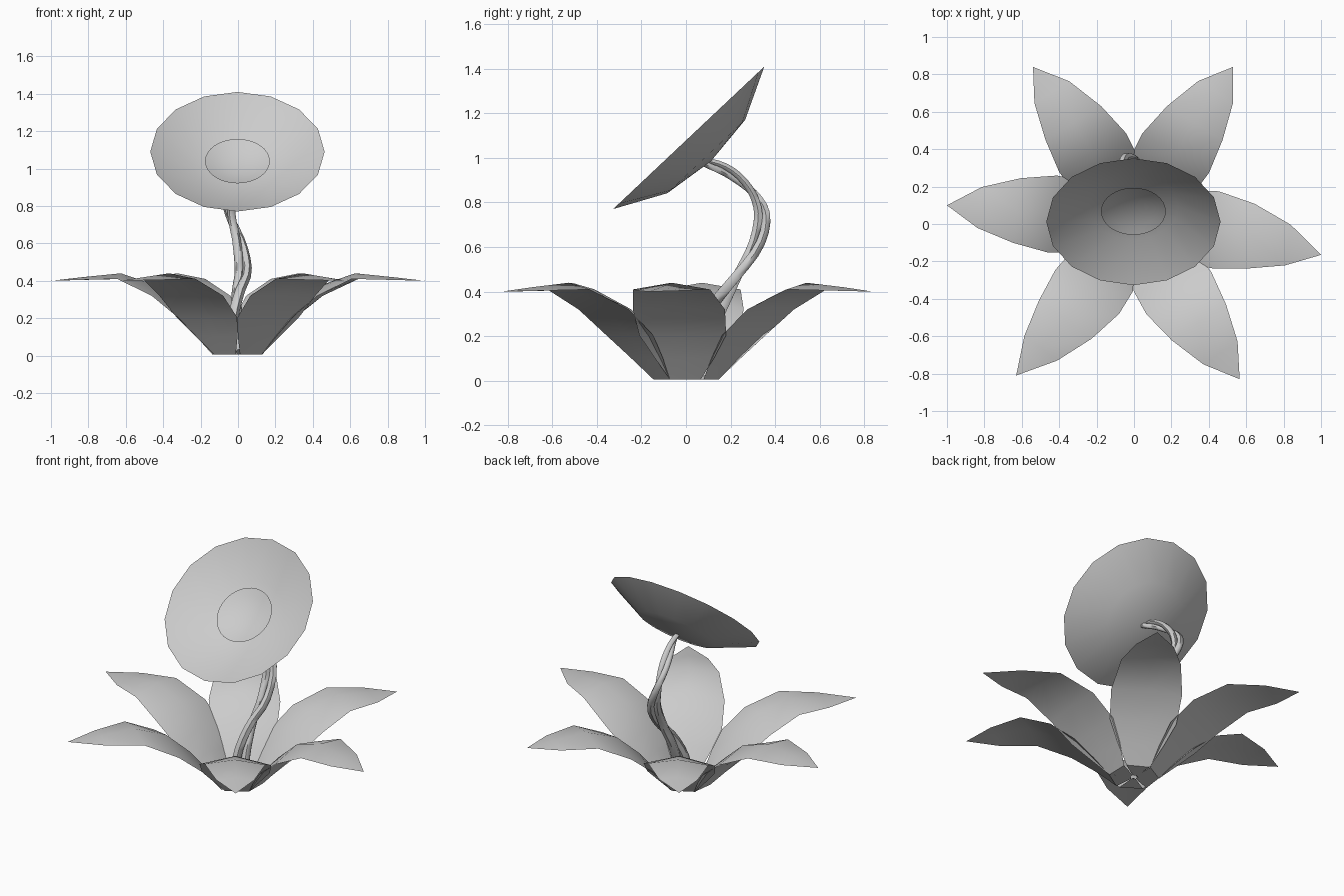
import bpy, bmesh, math
from mathutils import Vector, Matrix

if "Cube" in bpy.data.objects:
    bpy.data.objects.remove(bpy.data.objects["Cube"])


def make_object(name, bm, smooth=40):
    bmesh.ops.recalc_face_normals(bm, faces=bm.faces)
    me = bpy.data.meshes.new(name)
    bm.to_mesh(me)
    bm.free()
    ob = bpy.data.objects.new(name, me)
    bpy.context.collection.objects.link(ob)
    bpy.ops.object.select_all(action='DESELECT')
    bpy.context.view_layer.objects.active = ob
    ob.select_set(True)
    bpy.ops.object.shade_smooth_by_angle(angle=math.radians(smooth))
    return ob


# Leaves: thin arched blades (radius, under centre z, upper centre z, edge z, half width) with a pointed tip
ROWS = [(0.02, 0.005, 0.01, 0.005, 0.012), (0.128, 0.005, 0.03, 0.005, 0.068),
        (0.21, 0.10, 0.145, 0.105, 0.135), (0.30, 0.20, 0.25, 0.205, 0.195),
        (0.44, 0.33, 0.375, 0.32, 0.207), (0.63, 0.43, 0.44, 0.41, 0.174),
        (0.83, 0.415, 0.42, 0.405, 0.11)]


def leaf(name, tip_x, tip_y, base_angle):
    bm = bmesh.new()
    base = math.radians(base_angle)
    bend = (math.atan2(tip_y, tip_x) - base + math.pi) % math.tau - math.pi
    rings = []
    for r, under, upper, edge, w in ROWS:
        a = base + bend * r
        out = Vector((math.cos(a), math.sin(a), 0))
        side = Vector((-out.y, out.x, 0))
        rings.append([bm.verts.new(out * r + side * w * s + Vector((0, 0, z)))
                      for s, z in ((-1, edge), (0, under), (1, edge), (0, upper))])
    for a, b in zip(rings, rings[1:]):
        for i in range(4):
            m = (i + 1) % 4
            bm.faces.new((a[i], a[m], b[m], b[i]))
    end = bm.verts.new((tip_x, tip_y, 0.40))
    for i in range(4):
        bm.faces.new((rings[-1][i], rings[-1][(i + 1) % 4], end))
    make_object(name, bm)


LEAVES = [(1.0, -0.165, 0), (0.53, 0.84, 61), (-0.54, 0.84, 118),
          (-1.0, 0.10, 172), (-0.63, -0.81, 238), (0.565, -0.83, 302)]
for n, spec in enumerate(LEAVES):
    leaf(f"leaf_{n + 1}", *spec)

# Stem: two strands twisted around one curved path
PATH = [Vector(p) for p in [(-0.01, 0.02, 0.02), (-0.015, 0.07, 0.18), (0.0, 0.14, 0.33),
                            (0.028, 0.215, 0.45), (0.008, 0.31, 0.60), (-0.035, 0.342, 0.73),
                            (-0.05, 0.315, 0.82), (-0.04, 0.25, 0.895), (-0.02, 0.17, 0.95),
                            (0, 0.085, 0.98)]]


def path_point(t):
    f = t * (len(PATH) - 1)
    i = min(int(f), len(PATH) - 2)
    u = f - i
    p0, p1, p2, p3 = (PATH[max(0, min(len(PATH) - 1, i + k))] for k in (-1, 0, 1, 2))
    return 0.5 * (2 * p1 + (p2 - p0) * u + (2 * p0 - 5 * p1 + 4 * p2 - p3) * u * u
                  + (3 * p1 - p0 - 3 * p2 + p3) * u ** 3)


def strand_point(t, phase):
    d = (path_point(min(1, t + 0.01)) - path_point(max(0, t - 0.01))).normalized()
    a = Vector((1, 0, 0))
    a = (a - d * a.dot(d)).normalized()
    ang = phase + t * math.tau * 1.4
    off = 0.026 - 0.014 * t
    return path_point(t) + (a * math.cos(ang) + d.cross(a) * math.sin(ang)) * off


def strand(name, phase, steps=26, sides=6):
    bm = bmesh.new()
    rings = []
    for k in range(steps + 1):
        t = k / steps
        c = strand_point(t, phase)
        d = (strand_point(min(1, t + 0.01), phase) - strand_point(max(0, t - 0.01), phase)).normalized()
        a = Vector((1, 0, 0))
        a = (a - d * a.dot(d)).normalized()
        b = d.cross(a)
        r = 0.03 - 0.015 * t
        rings.append([bm.verts.new(c + (a * math.cos(j * math.tau / sides)
                                        + b * math.sin(j * math.tau / sides)) * r)
                      for j in range(sides)])
    for p, q in zip(rings, rings[1:]):
        for j in range(sides):
            m = (j + 1) % sides
            bm.faces.new((p[j], p[m], q[m], q[j]))
    bm.faces.new(rings[0])
    bm.faces.new(rings[-1])
    make_object(name, bm, 60)


for n in range(2):
    strand(f"stem_strand_{n + 1}", n * math.pi)

# Flower head frame: tilted up and towards the front
HEAD = Matrix.Translation((-0.003, 0.012, 1.09)) @ Matrix.Rotation(math.radians(43.3), 4, 'X')


def dish(name, sides, profile, depth, shift=0):
    bm = bmesh.new()
    rings = [[bm.verts.new((r * math.cos(j * math.tau / sides), shift + r * math.sin(j * math.tau / sides), z))
              for j in range(sides)] for r, z in profile]
    centre = bm.verts.new((0, shift, depth))
    for j in range(sides):
        m = (j + 1) % sides
        for a, b in zip(rings, rings[1:]):
            bm.faces.new((a[j], a[m], b[m], b[j]))
        bm.faces.new((rings[-1][j], rings[-1][m], centre))
    bm.transform(HEAD)
    make_object(name, bm, 60)


# Flower bowl: 16-sided shallow dish; flower centre: smaller round dish set inside it
dish("flower_bowl", 16, [(0.466, 0), (0.24, -0.115)], -0.145)
dish("flower_centre", 32, [(0.173, -0.075), (0.13, -0.09), (0.07, -0.103)], -0.108, 0.006)
